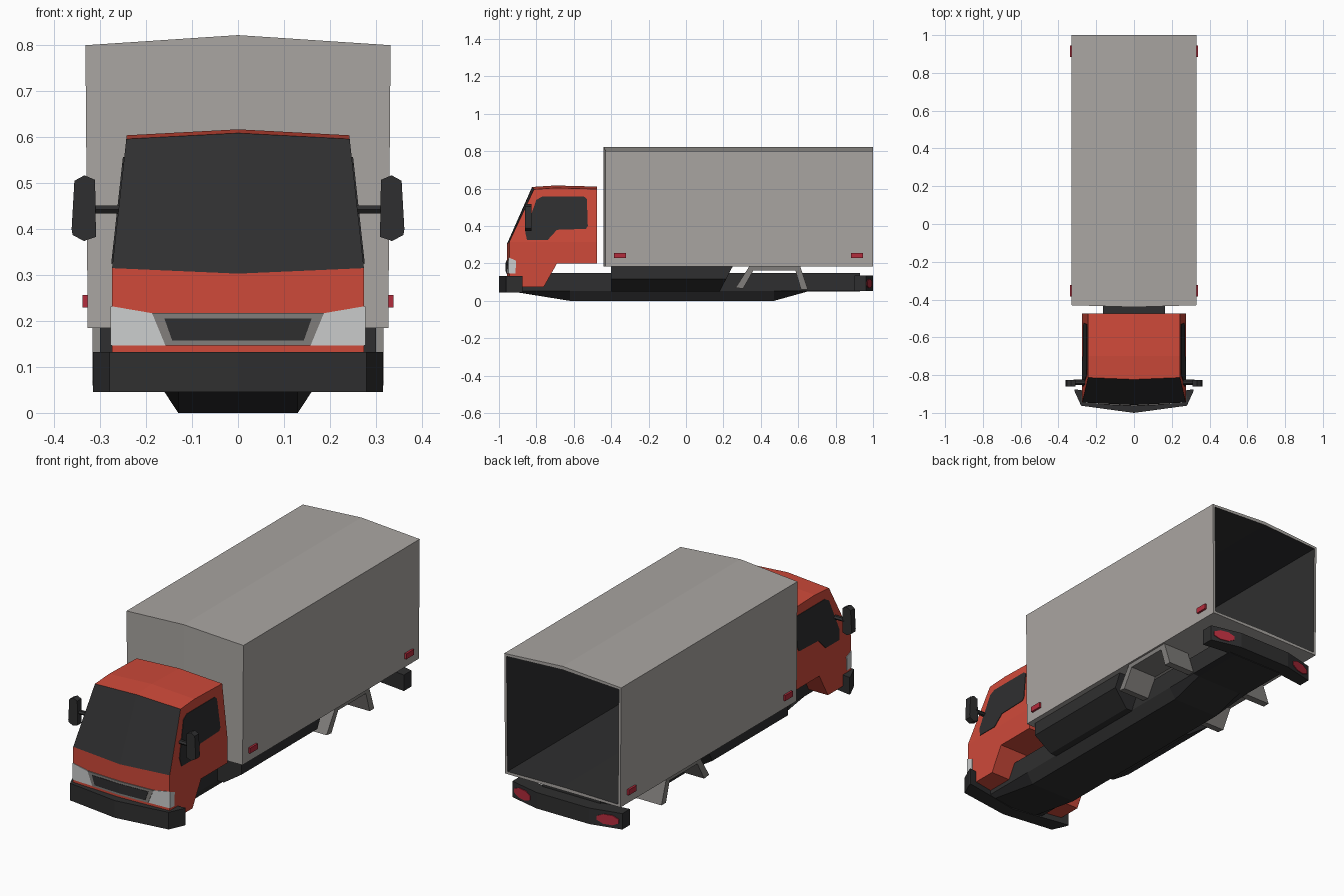
import bpy, bmesh, math
from mathutils import Vector

if "Cube" in bpy.data.objects:
    bpy.data.objects.remove(bpy.data.objects["Cube"])


def material(name, rgb):
    m = bpy.data.materials.new(name)
    m.diffuse_color = (*rgb, 1)
    m.use_nodes = True
    m.node_tree.nodes["Principled BSDF"].inputs["Base Color"].default_value = m.diffuse_color
    return m


RED = material("cab red", (0.62, 0.068, 0.042))
GREY = material("box grey", (0.40, 0.38, 0.36))
DARK = material("dark trim", (0.028, 0.028, 0.029))
MID = material("mid grey", (0.22, 0.21, 0.20))
WHITE = material("headlight white", (0.60, 0.61, 0.61))
LAMP = material("lamp red", (0.45, 0.025, 0.045))


def loft(name, rings, *mats, skip=()):
    """Bridge rings of 3D points and cap both ends; skip leaves out sides by index."""
    bm = bmesh.new()
    rows = [[bm.verts.new(p) for p in r] for r in rings]
    n = len(rows[0])
    for a, b in zip(rows, rows[1:]):
        for i in range(n):
            if i not in skip:
                j = (i + 1) % n
                bm.faces.new((a[i], a[j], b[j], b[i]))
    bm.faces.new(rows[0])
    bm.faces.new(rows[-1])
    bmesh.ops.recalc_face_normals(bm, faces=bm.faces)
    me = bpy.data.meshes.new(name)
    bm.to_mesh(me)
    bm.free()
    for m in mats:
        me.materials.append(m)
    ob = bpy.data.objects.new(name, me)
    bpy.context.collection.objects.link(ob)
    return ob


def solid(name, pts, move, mat):
    """Extrude a 3D polygon along a vector."""
    return loft(name, [pts, [Vector(p) + Vector(move) for p in pts]], mat)


# Cargo box: pitched roof, open at the rear, dark hollow inside
def box_ring(s):
    front, top = (-0.43, 0.80) if s else (-0.44, 0.822)
    return [(s * 0.327, front, 0.185), (s * 0.327, 1, 0.185),
            (s * 0.332, 1, top), (s * 0.332, front, top)]


box = loft("cargo_box", [box_ring(s) for s in (-1, 0, 1)], GREY, DARK)
bm = bmesh.new()
bm.from_mesh(box.data)
bm.normal_update()
rear = [f for f in bm.faces if f.normal.y > 0.9]
bmesh.ops.inset_region(bm, faces=rear, thickness=0.018)
walls = bmesh.ops.inset_region(bm, faces=rear, thickness=0.0005)["faces"]
bmesh.ops.translate(bm, verts=list({v for f in rear for v in f.verts}), vec=(0, -1.41, 0))
for f in walls + rear:
    f.material_index = 1
bm.to_mesh(box.data)
bm.free()


# Cab: lower body and tapered upper part, both slightly pointed at the front
def cab_x(z):
    return 0.274 - max(0, z - 0.315) * 0.11


def front_y(x):
    return -0.958 + 0.013 * abs(x) / 0.274


def body_ring(s):
    y = front_y(0.274 * s)
    belt = 0.315 if s else 0.303
    return [(s * 0.274, a, b) for a, b in
            [(y, 0.075), (-0.76, 0.075), (-0.69, 0.2), (-0.475, 0.2), (-0.475, belt), (y, belt)]]


def top_ring(s):
    belt, up, ny = (0.315, 0, 0) if s else (0.303, 0.013, -0.01)
    prof = [(front_y(0.274 * s), belt), (-0.475, belt), (-0.475, 0.598 + up),
            (-0.70, 0.604 + up), (-0.813 + ny, 0.596 + up)]
    return [(s * cab_x(z), y, z) for y, z in prof]


loft("cab_body", [body_ring(s) for s in (-1, 0, 1)], RED, skip=(4,))
cab_top = loft("cab_top", [top_ring(s) for s in (-1, 0, 1)], RED, DARK, skip=(0,))
for p in cab_top.data.polygons:          # windscreen faces
    p.material_index = int(p.normal.y < -0.5)


# Front and rear bumpers, from stations across x: (x, front y, back y)
def bumper(name, stations, z0, z1):
    full = [(-x, a, b) for x, a, b in reversed(stations) if x] + stations
    loft(name, [[(x, a, z0), (x, b, z0), (x, b, z1), (x, a, z1)] for x, a, b in full], DARK)


bumper("front_bumper", [(0, -1, -0.93), (0.28, -0.962, -0.88), (0.315, -0.885, -0.875)], 0.045, 0.133)
bumper("rear_bumper", [(0, 0.92, 1), (0.15, 0.92, 1), (0.312, 0.90, 0.962)], 0.053, 0.135)

# Chassis with a shallow keel below
loft("chassis", [[(-0.165, y, 0.15), (0.165, y, 0.15), (0.165, y, 0.053),
                  (0.13, y, z), (-0.13, y, z), (-0.165, y, 0.053)]
                 for y, z in [(-0.93, 0.05), (-0.62, 0), (0.47, 0), (0.65, 0.05), (0.93, 0.05)]], DARK)

# Side skirts under the box, with a slanted rear end
skirt = [(0.30, 0.185, 0.25), (0.30, 0.117, 0.215), (0.20, 0.05, 0.18)]
skirt = skirt + [(-x, z, y) for x, z, y in reversed(skirt)]
loft("side_skirt", [[(x, -0.40, z) for x, z, y in skirt], [(x, y, z) for x, z, y in skirt]], DARK)

# Parts found on both sides
for s, side in ((1, "right"), (-1, "left")):
    def front_plate(name, pts, mat, t):
        solid(f"{name}_{side}", [(s * x, front_y(x) + 0.001, z) for x, z in pts], (0, -t, 0), mat)

    # headlight wraps on to the cab side
    front_plate("headlight", [(0.158, 0.147), (0.275, 0.147), (0.275, 0.232), (0.187, 0.217)], WHITE, 0.004)
    solid(f"headlight_side_{side}",
          [(s * 0.273, y, z) for y, z in [(-0.948, 0.147), (-0.912, 0.145), (-0.908, 0.215), (-0.948, 0.232)]],
          (s * 0.004, 0, 0), WHITE)
    front_plate("grille_frame", [(0, 0.147), (0.158, 0.147), (0.187, 0.217), (0, 0.217)], MID, 0.006)
    front_plate("grille", [(0, 0.157), (0.143, 0.157), (0.16, 0.205), (0, 0.205)], DARK, 0.008)

    # side window, stepped down at the front
    win = [(-0.535, 0.385), (-0.525, 0.40), (-0.53, 0.545), (-0.545, 0.557), (-0.77, 0.557), (-0.80, 0.54),
           (-0.86, 0.37), (-0.85, 0.325), (-0.74, 0.325), (-0.69, 0.38)]
    solid(f"side_window_{side}", [(s * (cab_x(z) - 0.001), y, z) for y, z in win], (s * 0.004, 0, 0), DARK)

    # wing mirror and its arm
    mir = [(0.309, 0.383), (0.335, 0.374), (0.360, 0.387), (0.362, 0.40), (0.356, 0.505),
           (0.334, 0.517), (0.311, 0.507)]
    solid(f"mirror_{side}", [(s * x, -0.86, z) for x, z in mir], (0, 0.034, 0), DARK)
    arm = [(0.014 * math.cos(a), 0.010 * math.sin(a)) for a in [math.tau * i / 6 for i in range(6)]]
    solid(f"mirror_arm_{side}", [(s * 0.25, -0.838 + a, 0.443 + b) for a, b in arm], (s * 0.07, 0, 0), DARK)

    # rear wheel arch
    arch = [(0.265, 0.07), (0.34, 0.187), (0.61, 0.187), (0.652, 0.06),
            (0.615, 0.06), (0.585, 0.162), (0.36, 0.162), (0.305, 0.065)]
    solid(f"rear_wheel_arch_{side}", [(s * 0.165, y, z) for y, z in arch], (s * 0.152, 0, 0), MID)

    # side marker lamps
    for end, y in (("front", -0.353), ("rear", 0.914)):
        solid(f"side_marker_{end}_{side}",
              [(s * 0.326, y + a * 0.031, 0.243 + b * 0.014) for a, b in ((-1, -1), (1, -1), (1, 1), (-1, 1))],
              (s * 0.012, 0, 0), LAMP)

    # tail lamp on the angled bumper face
    tail = []
    for i in range(8):
        a = math.tau * (i + 0.5) / 8
        x = 0.243 + 0.058 * math.cos(a)
        tail.append((s * x, 1 - (x - 0.15) * 0.038 / 0.162 - 0.001, 0.093 + 0.027 * math.sin(a)))
    solid(f"tail_lamp_{side}", tail, (0, 0.005, 0), LAMP)
